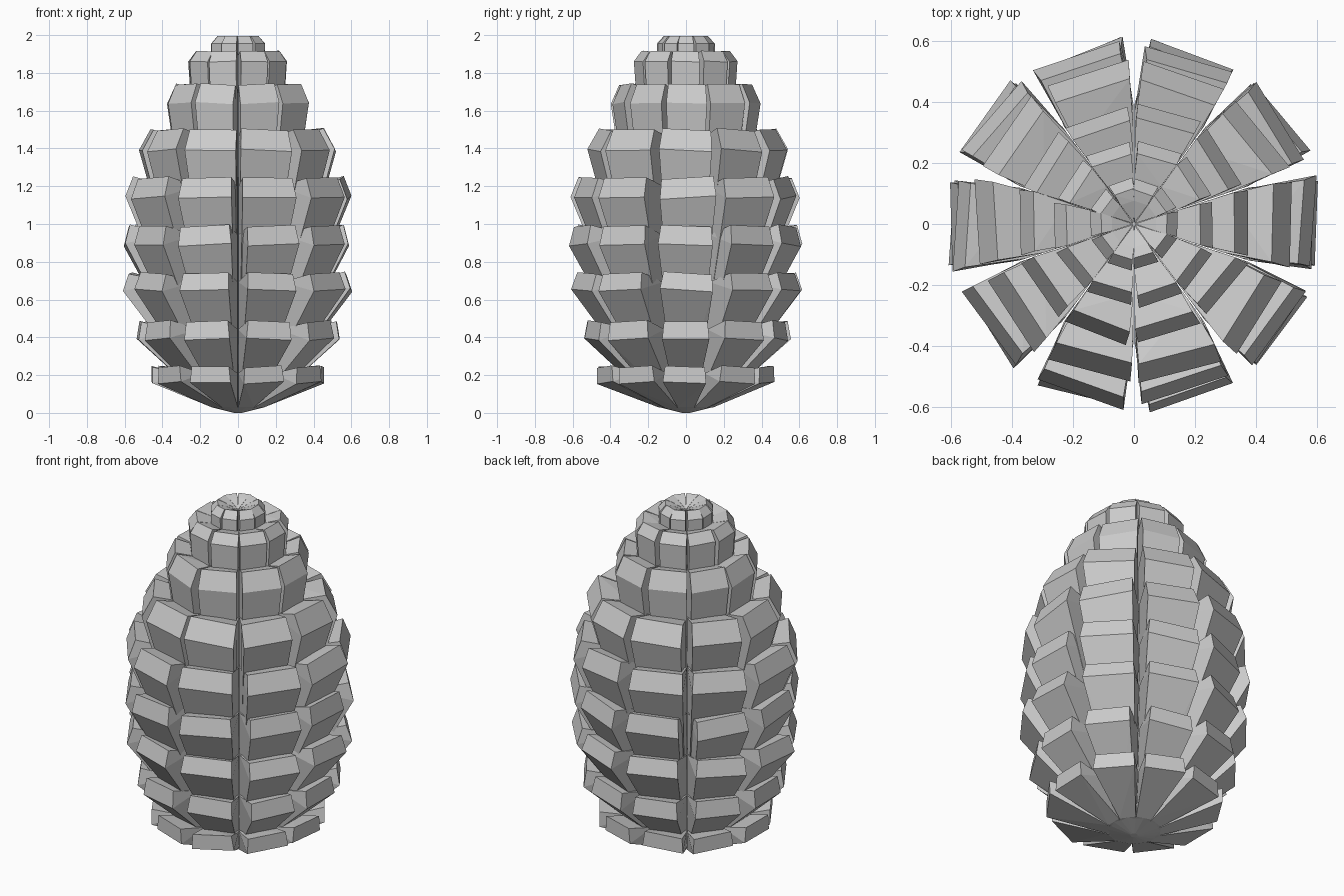
import bpy, bmesh, math, random
from mathutils import Matrix, Vector

if "Cube" in bpy.data.objects:
    bpy.data.objects.remove(bpy.data.objects["Cube"])

random.seed(4)
COLUMNS = 10
SECTOR = math.tan(math.pi / COLUMNS)

# per row of scales: (lower tip radius, lower tip z, upper tip radius, upper tip z, tip width)
ROWS = [
    (0.45, 0.16, 0.45, 0.245, 0.23),
    (0.535, 0.39, 0.52, 0.485, 0.25),
    (0.59, 0.65, 0.56, 0.74, 0.28),
    (0.595, 0.89, 0.57, 0.99, 0.29),
    (0.58, 1.14, 0.54, 1.245, 0.30),
    (0.51, 1.39, 0.45, 1.50, 0.28),
    (0.375, 1.64, 0.33, 1.74, 0.215),
    (0.26, 1.86, 0.22, 1.915, 0.15),
    (0.145, 1.955, 0.11, 1.995, 0.083),
]


def add_scale(bm, row, angle):
    """Long tapered wedge growing from the cone's foot to a wide bevelled tip."""
    r0, z0, r1, z1, w = row
    half, top = w / 2, min(w * 0.46, r1 * SECTOR * 0.95)
    tip = [Vector(p) for p in ((r0, -half, z0), (r0, half, z0),
                               (r1, top, z1), (r1, -top, z1))]
    # slight natural twist and yaw of each tip
    centre = sum(tip, Vector()) / 4
    amount = min(1, r0 / 0.4)
    wobble = (Matrix.Rotation(math.radians(random.uniform(-4, 4) * amount), 3, 'X')
              @ Matrix.Rotation(math.radians(random.uniform(-5, 5) * amount), 3, 'Z'))
    shift = Vector((random.uniform(-0.01, 0.01), random.uniform(-0.01, 0.01), 0)) * amount
    tip = [wobble @ (p - centre) + centre + shift for p in tip]
    # shelf behind the tip, dipping towards the axis
    rb = r1 * 0.66
    hb = rb * SECTOR * 0.98
    zb = z1 - 0.08 * r0
    rest = [(rb, -hb, zb), (rb, hb, zb), (0.003, 0, z1 - 0.3 * r0),
            (0.14, -0.044, 0.03), (0.14, 0.044, 0.03), (0.003, 0, 0.008)]
    spin = Matrix.Rotation(angle, 3, 'Z')
    v = [bm.verts.new(spin @ Vector(p)) for p in tip + rest]
    bmesh.ops.convex_hull(bm, input=v)


def finish(bm, name):
    bmesh.ops.dissolve_limit(bm, angle_limit=math.radians(3), verts=bm.verts, edges=bm.edges)
    bmesh.ops.recalc_face_normals(bm, faces=bm.faces)
    mesh = bpy.data.meshes.new(name)
    bm.to_mesh(mesh)
    bm.free()
    bpy.context.collection.objects.link(bpy.data.objects.new(name, mesh))


# rings of scales
for n, row in enumerate(ROWS, 1):
    bm = bmesh.new()
    for c in range(COLUMNS):
        add_scale(bm, row, c * math.tau / COLUMNS)
    finish(bm, f"scale_ring_{n}")

# shallow foot underneath
bm = bmesh.new()
bmesh.ops.create_cone(bm, cap_ends=True, segments=20, radius1=0.02, radius2=0.14,
                      depth=0.03, matrix=Matrix.Translation((0, 0, 0.015)))
finish(bm, "foot")
